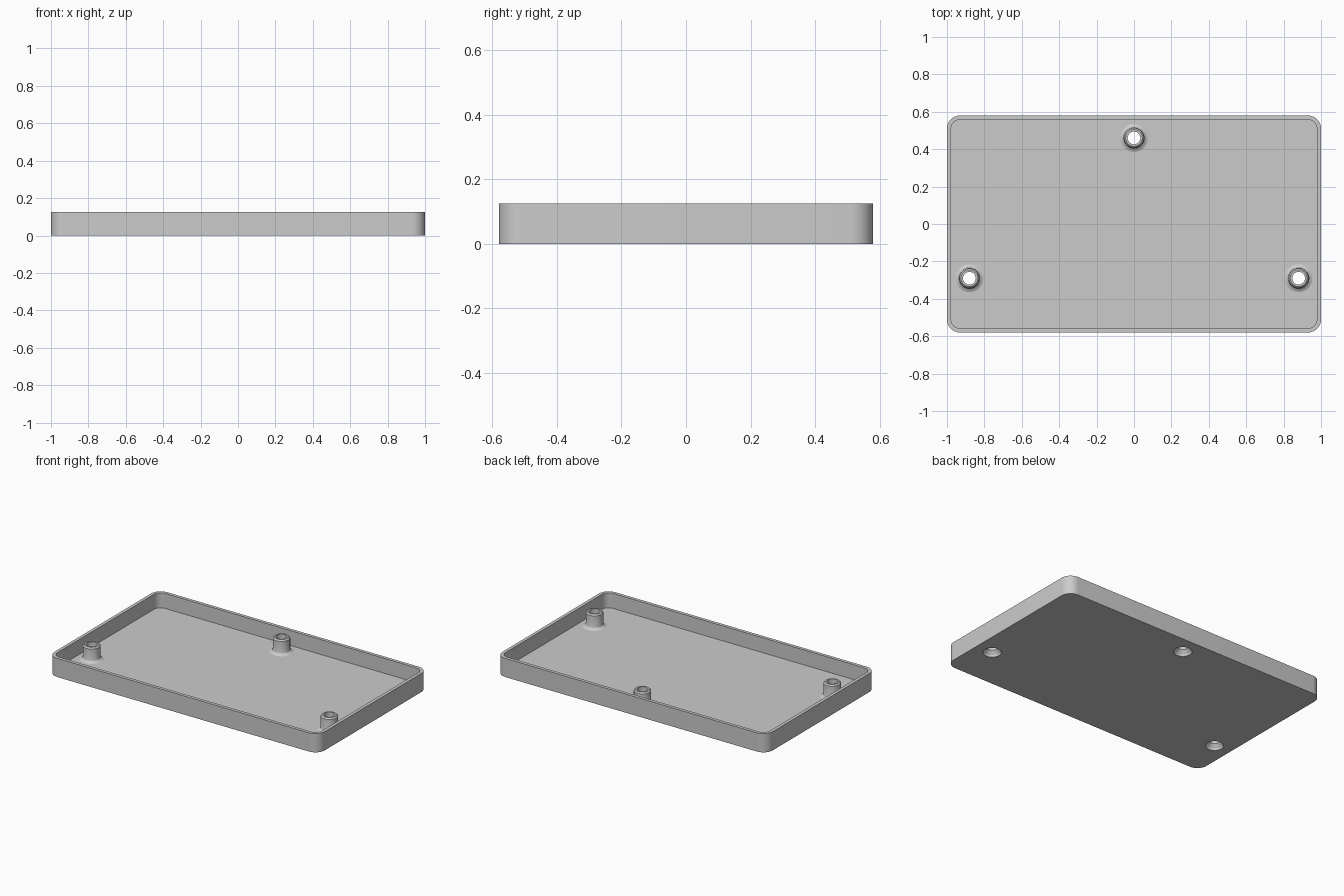
import bpy, bmesh, math

if "Cube" in bpy.data.objects:
    bpy.data.objects.remove(bpy.data.objects["Cube"])

grey = bpy.data.materials.new("light grey")
grey.diffuse_color = (0.6, 0.6, 0.6, 1)
grey.use_nodes = True
grey.node_tree.nodes["Principled BSDF"].inputs["Base Color"].default_value = grey.diffuse_color

HX, HY, H = 1.0, 0.58, 0.125      # half sizes and height
WALL, FLOOR, R = 0.022, 0.025, 0.07
BORE = 0.056                      # screw countersink radius
POSTS = [(-0.88, -0.29), (0.88, -0.29), (0, 0.46)]


def rounded(inset, z, n=10):
    r = R - inset
    pts = []
    for q, (sx, sy) in enumerate([(1, 1), (-1, 1), (-1, -1), (1, -1)]):
        for i in range(n + 1):
            a = math.pi / 2 * (q + i / n)
            pts.append((sx * (HX - R) + r * math.cos(a),
                        sy * (HY - R) + r * math.sin(a), z))
    return pts


def circle(cx, cy, r, z, n=40):
    return [(cx + r * math.cos(2 * math.pi * i / n),
             cy + r * math.sin(2 * math.pi * i / n), z) for i in range(n)]


def bridge(bm, a, b):
    n = len(a)
    for i in range(n):
        j = (i + 1) % n
        bm.faces.new((a[i], a[j], b[j], b[i]))


def finish(name, bm):
    bmesh.ops.recalc_face_normals(bm, faces=bm.faces)
    me = bpy.data.meshes.new(name)
    bm.to_mesh(me)
    bm.free()
    me.materials.append(grey)
    ob = bpy.data.objects.new(name, me)
    bpy.context.collection.objects.link(ob)
    bpy.ops.object.select_all(action='DESELECT')
    ob.select_set(True)
    bpy.context.view_layer.objects.active = ob
    bpy.ops.object.shade_smooth_by_angle(angle=math.radians(25))
    return ob


# Tray: outer wall, rim, inner wall, then floor and underside pierced by holes
bm = bmesh.new()
loops = [[bm.verts.new(p) for p in rounded(i, z)]
         for i, z in [(0, 0), (0, H), (WALL, H), (WALL, FLOOR)]]
for a, b in zip(loops, loops[1:]):
    bridge(bm, a, b)
holes = {z: [[bm.verts.new(p) for p in circle(x, y, BORE, z)] for x, y in POSTS]
         for z in (0, FLOOR)}
for z, outline in ((0, loops[0]), (FLOOR, loops[3])):
    edges = []
    for loop in [outline] + holes[z]:
        for i in range(len(loop)):
            pair = (loop[i - 1], loop[i])
            edges.append(bm.edges.get(pair) or bm.edges.new(pair))
    bmesh.ops.triangle_fill(bm, edges=edges, use_beauty=True, normal=(0, 0, 1))
for a, b in zip(holes[0], holes[FLOOR]):
    bridge(bm, a, b)
finish("tray", bm)

# Hollow screw posts: countersink, bore, chamfered top, flared foot
PROFILE = [(BORE, 0), (0.053, 0.012), (0.034, 0.035), (0.034, 0.123),
           (0.045, 0.123), (0.053, 0.115), (0.053, 0.045), (0.056, 0.036),
           (0.064, 0.029), (0.075, FLOOR), (BORE, FLOOR)]
for k, (x, y) in enumerate(POSTS):
    bm = bmesh.new()
    rings = [[bm.verts.new(p) for p in circle(x, y, r, z)] for r, z in PROFILE]
    for a, b in zip(rings, rings[1:]):
        bridge(bm, a, b)
    finish(f"screw_post_{k + 1}", bm)
